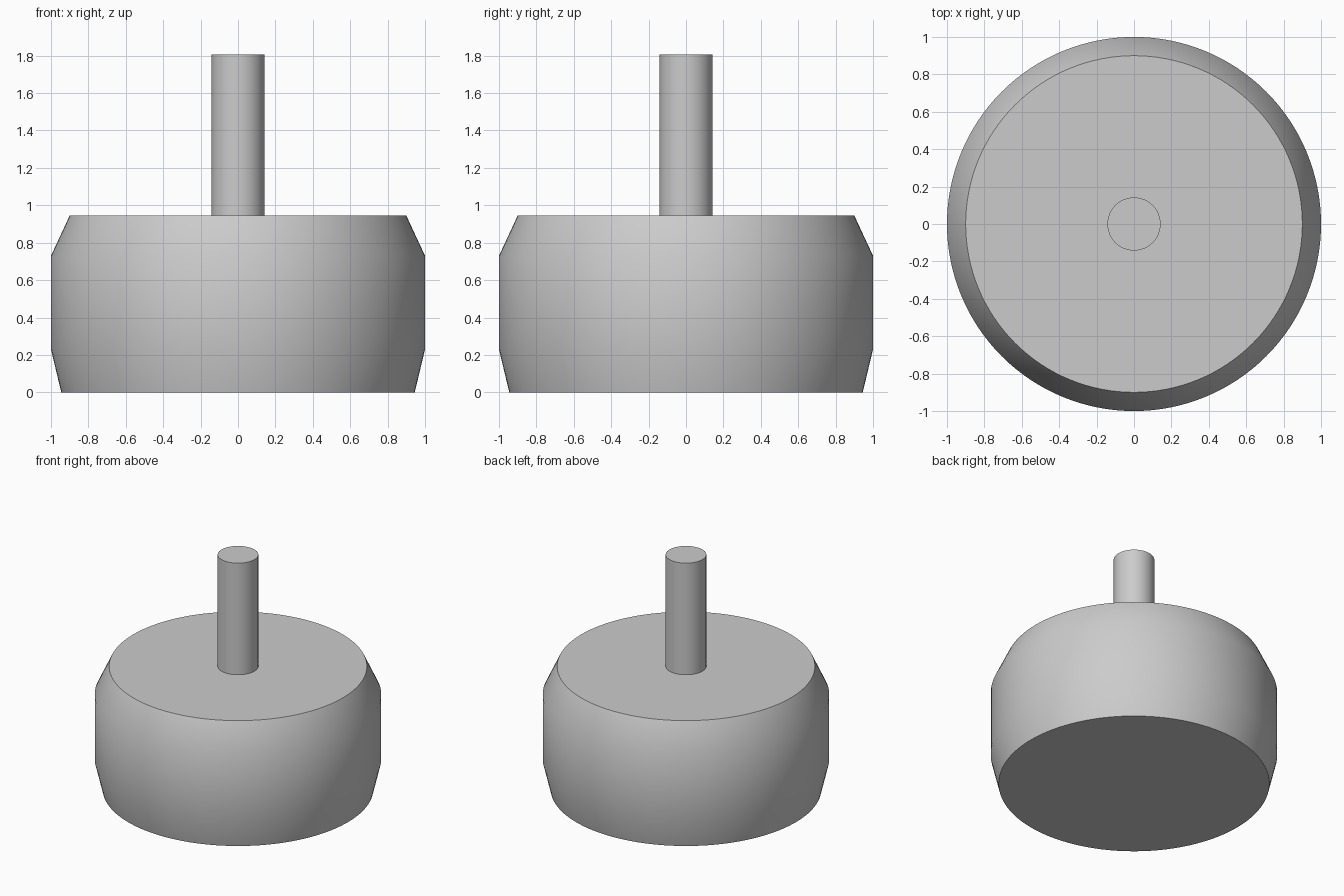
import bpy
import bmesh
import math

cube = bpy.data.objects.get("Cube")
if cube:
    bpy.data.objects.remove(cube, do_unlink=True)

# Single plain grey
grey = bpy.data.materials.new("plain_grey")
grey.use_nodes = True
colour = (0.6, 0.6, 0.6, 1)
grey.diffuse_color = colour
grey.node_tree.nodes["Principled BSDF"].inputs["Base Color"].default_value = colour


def turned_part(name, profile, segments):
    """Revolve a (radius, height) profile about z and cap both ends."""
    bm = bmesh.new()
    rings = []
    for radius, height in profile:
        angles = [math.tau * i / segments for i in range(segments)]
        rings.append([bm.verts.new((radius * math.cos(a), radius * math.sin(a), height))
                      for a in angles])
    for low, high in zip(rings, rings[1:]):
        for i in range(segments):
            j = (i + 1) % segments
            bm.faces.new((low[i], low[j], high[j], high[i]))
    bm.faces.new(rings[0][::-1])
    bm.faces.new(rings[-1])
    mesh = bpy.data.meshes.new(name)
    bm.to_mesh(mesh)
    bm.free()
    mesh.materials.append(grey)
    obj = bpy.data.objects.new(name, mesh)
    bpy.context.collection.objects.link(obj)
    bpy.ops.object.select_all(action="DESELECT")
    obj.select_set(True)
    bpy.context.view_layer.objects.active = obj
    bpy.ops.object.shade_smooth_by_angle(angle=math.radians(30))
    return obj


# Wide drum with a tapered foot and a chamfered shoulder
turned_part("drum_body", [(0.945, 0), (1, 0.23), (1, 0.73), (0.9, 0.945)], 128)

# Slim shaft standing on the drum
turned_part("shaft", [(0.142, 0.945), (0.142, 1.805)], 64)
